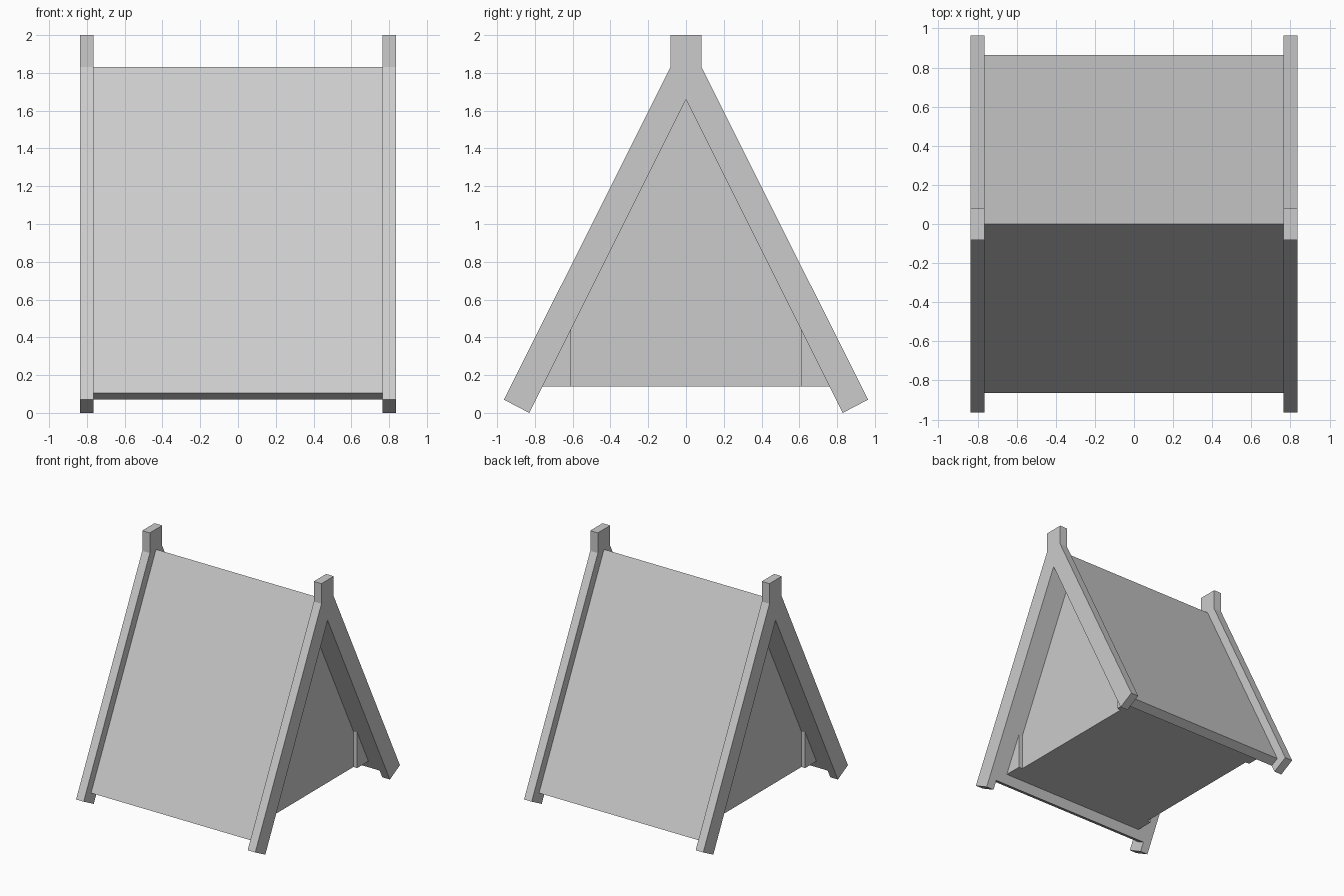
import bpy

if "Cube" in bpy.data.objects:
    bpy.data.objects.remove(bpy.data.objects["Cube"])


def extrude_x(name, profile, x0, x1):
    """Solid made by sweeping a (y, z) profile along x."""
    n = len(profile)
    verts = [(x, y, z) for x in (x0, x1) for y, z in profile]
    faces = [tuple(range(n))[::-1], tuple(range(n, 2 * n))]
    faces += [(i, (i + 1) % n, n + (i + 1) % n, n + i) for i in range(n)]
    mesh = bpy.data.meshes.new(name)
    mesh.from_pydata(verts, [], faces)
    # consistent outward normals
    import bmesh
    bm = bmesh.new()
    bm.from_mesh(mesh)
    bmesh.ops.recalc_face_normals(bm, faces=bm.faces)
    bm.to_mesh(mesh)
    bm.free()
    obj = bpy.data.objects.new(name, mesh)
    bpy.context.collection.objects.link(obj)
    return obj


def mirror_y(half):
    """Complete a half profile; points on y = 0 are not doubled."""
    return half + [(-y, z) for y, z in reversed(half) if y > 0]


# Half profiles, +y side
frame = [(0.082, 2.0), (0.082, 1.83), (0.964, 0.07), (0.83, 0.0), (0, 1.66)]
frame = frame + [(-y, z) for y, z in frame[-2::-1]]
roof = [(0, 1.83), (0.865, 0.105), (0.795, 0.07), (0, 1.66)]
roof = roof + [(-y, z) for y, z in roof[-2:0:-1]]
body = [(0, 1.66), (0.76, 0.14), (-0.76, 0.14)]
corner = [(0.61, 0.14), (0.76, 0.14), (0.61, 0.44)]

# Sloping roof panels and the closed body below them
extrude_x("roof_panels", roof, -0.765, 0.765)
extrude_x("tent_body", body, -0.65, 0.65)

for side, s in (("right", 1), ("left", -1)):
    # A-shaped end frame with a post on top
    extrude_x(f"{side}_end_frame", frame, s * 0.765, s * 0.836)
    # Raised corner gussets on the end wall
    for end, t in (("back", 1), ("front", -1)):
        extrude_x(f"{side}_{end}_corner_gusset",
                  [(t * y, z) for y, z in corner], s * 0.65, s * 0.685)
